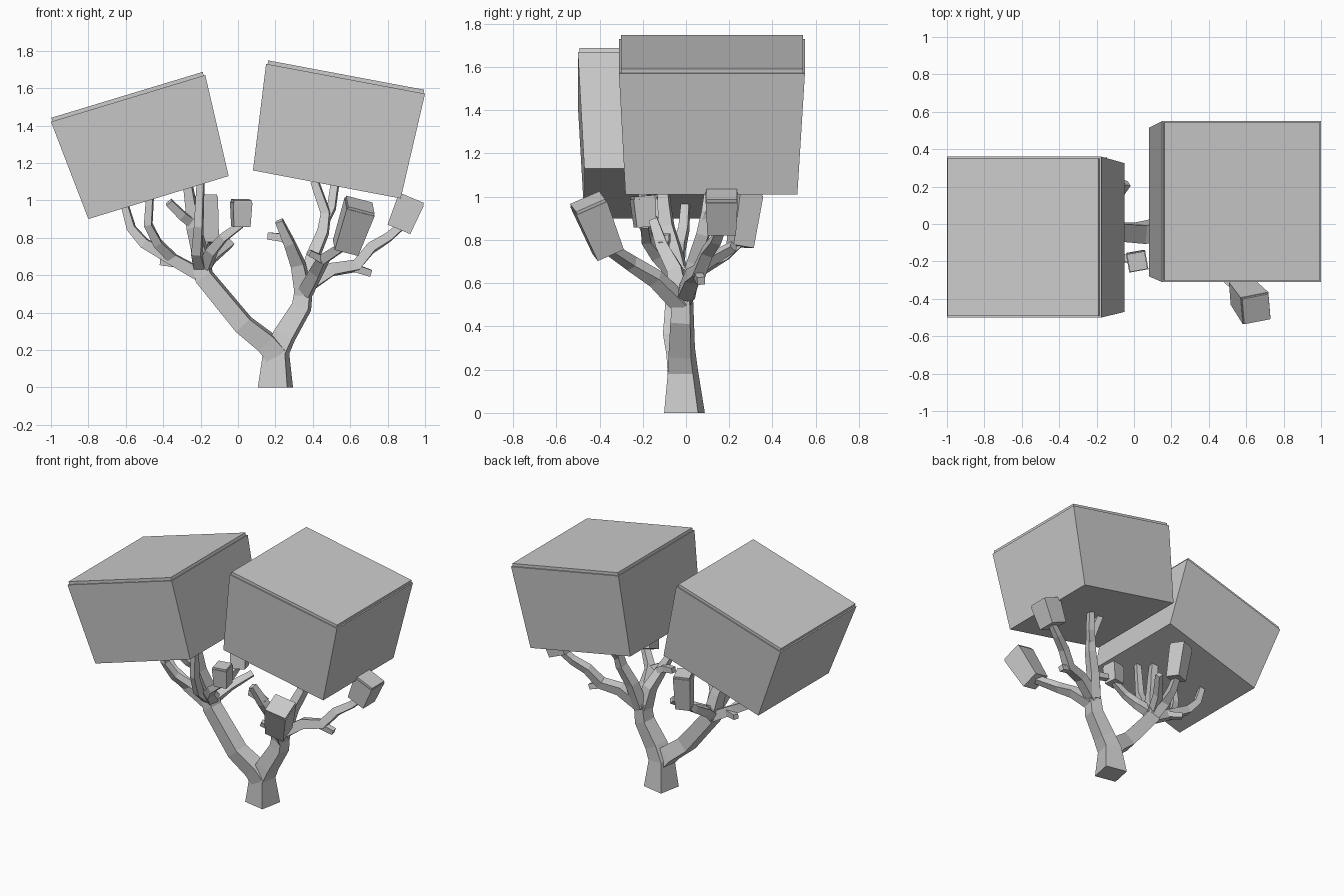
import bpy, bmesh
from math import radians
from mathutils import Vector, Matrix

cube = bpy.data.objects.get("Cube")
if cube:
    bpy.data.objects.remove(cube, do_unlink=True)

grey = bpy.data.materials.new("plain_grey")
grey.use_nodes = True
colour = (0.6, 0.6, 0.6, 1)
grey.diffuse_color = colour
grey.node_tree.nodes["Principled BSDF"].inputs["Base Color"].default_value = colour


def finish(bm, name):
    bmesh.ops.recalc_face_normals(bm, faces=bm.faces)
    mesh = bpy.data.meshes.new(name)
    bm.to_mesh(mesh)
    bm.free()
    mesh.materials.append(grey)
    obj = bpy.data.objects.new(name, mesh)
    bpy.context.collection.objects.link(obj)


def loft(rings):
    """Join four-sided rings into a closed solid; return it with its end cap."""
    bm = bmesh.new()
    loops = [[bm.verts.new(p) for p in ring] for ring in rings]
    for a, b in zip(loops, loops[1:]):
        for i in range(4):
            j = (i + 1) % 4
            bm.faces.new((a[i], a[j], b[j], b[i]))
    bm.faces.new(loops[0][::-1])
    cap = bm.faces.new(loops[-1])
    bm.normal_update()
    return bm, cap


def foliage(name, bottom, top, inset, lift):
    """Tapered block with a thin, slightly inset lid."""
    bm, cap = loft([bottom, top])
    normal = cap.normal.copy()
    bmesh.ops.inset_region(bm, faces=[cap], thickness=inset)
    out = bmesh.ops.extrude_face_region(bm, geom=[cap])
    raised = [v for v in out["geom"] if isinstance(v, bmesh.types.BMVert)]
    bmesh.ops.translate(bm, verts=raised, vec=normal * lift)
    bmesh.ops.delete(bm, geom=[cap], context="FACES")
    finish(bm, name)


def crown_ring(left, right, y0, y1):
    (xl, zl), (xr, zr) = left, right
    return [(xl, y0, zl), (xr, y0, zr), (xr, y1, zr), (xl, y1, zl)]


def small_block(name, base, tip, half_base, half_tip, yaw):
    base, tip = Vector(base), Vector(tip)
    tilt = Vector((0, 0, 1)).rotation_difference(tip - base).to_matrix()
    turn = tilt @ Matrix.Rotation(radians(yaw), 3, "Z")

    def ring(centre, h):
        return [centre + turn @ Vector((sx * h, sy * h, 0))
                for sx, sy in ((-1, -1), (1, -1), (1, 1), (-1, 1))]
    foliage(name, ring(base, half_base), ring(tip, half_tip), 0.006, 0.014)


def branch(name, points, r0, r1, flare=None):
    """Square-section limb that tapers along a path."""
    pts = [Vector(p) for p in points]
    rings = []
    for i, p in enumerate(pts):
        t = (pts[min(i + 1, len(pts) - 1)] - pts[max(i - 1, 0)]).normalized()
        if flare and i == 0:
            t = Vector((0, 0, 1))
        v = Vector((0.2, 1, 0))
        v = (v - t * v.dot(t)).normalized()
        u = v.cross(t)
        r = r0 + (r1 - r0) * i / (len(pts) - 1)
        if flare and i == 0:
            r = flare
        rings.append([p + u * a * r + v * b * r
                      for a, b in ((-1, -1), (1, -1), (1, 1), (-1, 1))])
    finish(loft(rings)[0], name)


# Large crowns
foliage("right_crown",
        crown_ring((-0.80, 0.90), (-0.05, 1.13), -0.47, 0.325),
        crown_ring((-1.0, 1.42), (-0.175, 1.67), -0.50, 0.36), 0.012, 0.02)
foliage("left_crown",
        crown_ring((0.08, 1.16), (0.87, 1.01), -0.28, 0.515),
        crown_ring((0.15, 1.73), (1.0, 1.57), -0.31, 0.55), 0.012, 0.02)

# Small foliage blocks
small_block("front_block", (0.575, -0.36, 0.745), (0.65, -0.45, 0.965), 0.066, 0.078, 8)
small_block("outer_block", (0.86, 0.165, 0.845), (0.925, 0.165, 1.0), 0.066, 0.074, 0)
small_block("inner_block", (0.015, -0.19, 0.86), (0.017, -0.2, 0.99), 0.045, 0.052, 10)
small_block("back_block", (-0.165, 0.25, 0.77), (-0.18, 0.285, 1.01), 0.05, 0.057, 20)

# Trunk and main limbs
branch("trunk", [(0.2, -0.007, 0), (0.205, -0.015, 0.19), (0.25, -0.02, 0.28),
                 (0.34, -0.018, 0.43), (0.355, -0.015, 0.55)], 0.066, 0.04, 0.08)
branch("right_limb", [(0.21, -0.02, 0.17), (0.15, -0.03, 0.24), (0.03, -0.05, 0.335),
                      (-0.18, -0.035, 0.59), (-0.2, -0.03, 0.67)], 0.058, 0.042)

# Branches of the left half
branch("left_outer_branch", [(0.35, -0.01, 0.53), (0.5, 0.03, 0.63), (0.63, 0.06, 0.65),
                             (0.71, 0.1, 0.745), (0.8, 0.14, 0.8), (0.87, 0.165, 0.86)], 0.036, 0.02)
branch("left_outer_twig", [(0.61, 0.055, 0.645), (0.65, 0.06, 0.63), (0.71, 0.07, 0.61)], 0.022, 0.018)
branch("left_front_branch", [(0.355, -0.02, 0.5), (0.42, -0.14, 0.62),
                             (0.46, -0.25, 0.69), (0.57, -0.355, 0.76)], 0.036, 0.022)
branch("left_front_twig", [(0.46, -0.24, 0.68), (0.38, -0.28, 0.72)], 0.02, 0.016)
branch("left_upper_branch", [(0.36, 0, 0.53), (0.4, 0.04, 0.7), (0.455, 0.08, 0.83),
                             (0.47, 0.1, 0.93), (0.41, 0.12, 1.1)], 0.036, 0.02)
branch("left_upper_twig", [(0.465, 0.095, 0.89), (0.5, 0.13, 0.96), (0.52, 0.16, 1.1)], 0.022, 0.02)
branch("left_inner_branch", [(0.352, -0.02, 0.5), (0.32, -0.05, 0.66),
                             (0.275, -0.11, 0.77), (0.22, -0.15, 0.89)], 0.042, 0.02)
branch("left_inner_twig", [(0.285, -0.1, 0.77), (0.24, -0.1, 0.8), (0.16, -0.09, 0.81)], 0.024, 0.019)

# Branches of the right half
branch("right_outer_branch", [(-0.18, -0.03, 0.59), (-0.36, -0.04, 0.69), (-0.5, -0.03, 0.77),
                              (-0.57, -0.01, 0.85), (-0.61, 0, 0.99)], 0.034, 0.018)
branch("right_outer_fork", [(-0.35, -0.04, 0.69), (-0.43, -0.1, 0.77),
                            (-0.48, -0.14, 0.87), (-0.47, -0.15, 1.03)], 0.026, 0.018)
branch("right_outer_twig", [(-0.3, -0.035, 0.66), (-0.41, 0.02, 0.67)], 0.022, 0.017)
branch("right_upper_branch", [(-0.19, -0.03, 0.62), (-0.21, -0.06, 0.75), (-0.24, -0.09, 0.86),
                              (-0.25, -0.1, 0.96), (-0.27, -0.11, 1.1)], 0.042, 0.022)
branch("right_upper_twig", [(-0.245, -0.09, 0.88), (-0.3, -0.13, 0.92), (-0.37, -0.16, 0.99)], 0.026, 0.02)
branch("right_front_branch", [(-0.2, -0.04, 0.64), (-0.22, -0.13, 0.72),
                              (-0.21, -0.19, 0.86), (-0.2, -0.2, 1.1)], 0.03, 0.018)
branch("right_inner_branch", [(-0.18, -0.04, 0.64), (-0.14, -0.13, 0.73),
                              (-0.08, -0.18, 0.8), (0.015, -0.19, 0.87)], 0.032, 0.018)
branch("right_back_twig", [(-0.19, -0.02, 0.63), (-0.13, 0.1, 0.7), (-0.04, 0.22, 0.77)], 0.03, 0.019)
branch("right_back_branch", [(-0.19, -0.03, 0.6), (-0.21, 0.08, 0.68),
                             (-0.19, 0.18, 0.73), (-0.17, 0.25, 0.79)], 0.034, 0.02)
